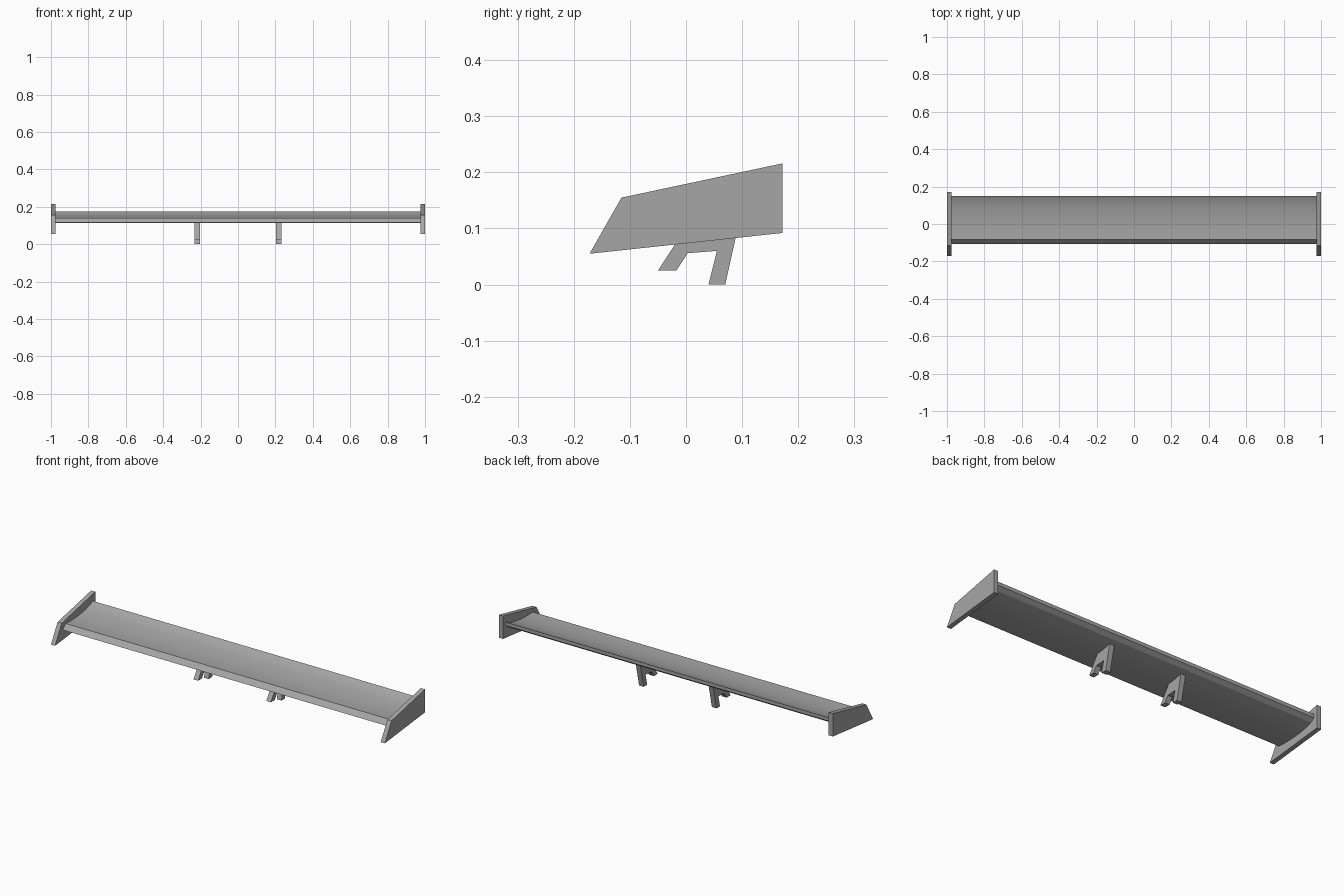
import bpy
import math

cube = bpy.data.objects.get("Cube")
if cube:
    bpy.data.objects.remove(cube, do_unlink=True)

# Single grey finish
grey = bpy.data.materials.new("matte_grey")
grey.use_nodes = True
colour = (0.38, 0.38, 0.38, 1)
grey.diffuse_color = colour
grey.node_tree.nodes["Principled BSDF"].inputs["Base Color"].default_value = colour


def extrude_profile(name, profile, x0, x1):
    """Extrude a counter-clockwise (y, z) outline from x0 to x1."""
    n = len(profile)
    verts = [(x, y, z) for x in (x0, x1) for y, z in profile]
    faces = [tuple(reversed(range(n))), tuple(range(n, 2 * n))]
    for i in range(n):
        j = (i + 1) % n
        faces.append((i, j, j + n, i + n))
    mesh = bpy.data.meshes.new(name)
    mesh.from_pydata(verts, [], faces)
    mesh.materials.append(grey)
    obj = bpy.data.objects.new(name, mesh)
    bpy.context.collection.objects.link(obj)
    return obj


# Cambered wing blade, hollow above and bulging below
wing_profile = [
    (-0.106, 0.115), (-0.05, 0.113), (0.0, 0.115), (0.045, 0.119),
    (0.09, 0.128), (0.128, 0.14), (0.15, 0.156),
    (0.15, 0.175), (0.128, 0.163), (0.09, 0.152), (0.045, 0.144),
    (0.0, 0.14), (-0.04, 0.139), (-0.082, 0.141),
]
wing = extrude_profile("wing_blade", wing_profile, -0.98, 0.98)
bpy.ops.object.select_all(action="DESELECT")
wing.select_set(True)
bpy.context.view_layer.objects.active = wing
bpy.ops.object.shade_smooth_by_angle(angle=math.radians(13))

# Swept end plates and two-footed mounting brackets
plate_profile = [(-0.172, 0.055), (0.172, 0.092), (0.172, 0.216), (-0.115, 0.155)]
bracket_profile = [
    (-0.05, 0.025), (-0.017, 0.025), (0.003, 0.056), (0.055, 0.06),
    (0.04, 0.0), (0.07, 0.0), (0.1, 0.135), (0.013, 0.122),
]
for side, sign in (("left", 1), ("right", -1)):
    for part, profile, inner, outer in (
        ("end_plate", plate_profile, 0.975, 1.0),
        ("bracket", bracket_profile, 0.204, 0.232),
    ):
        x0, x1 = sorted((sign * inner, sign * outer))
        extrude_profile(f"{side}_{part}", profile, x0, x1)
